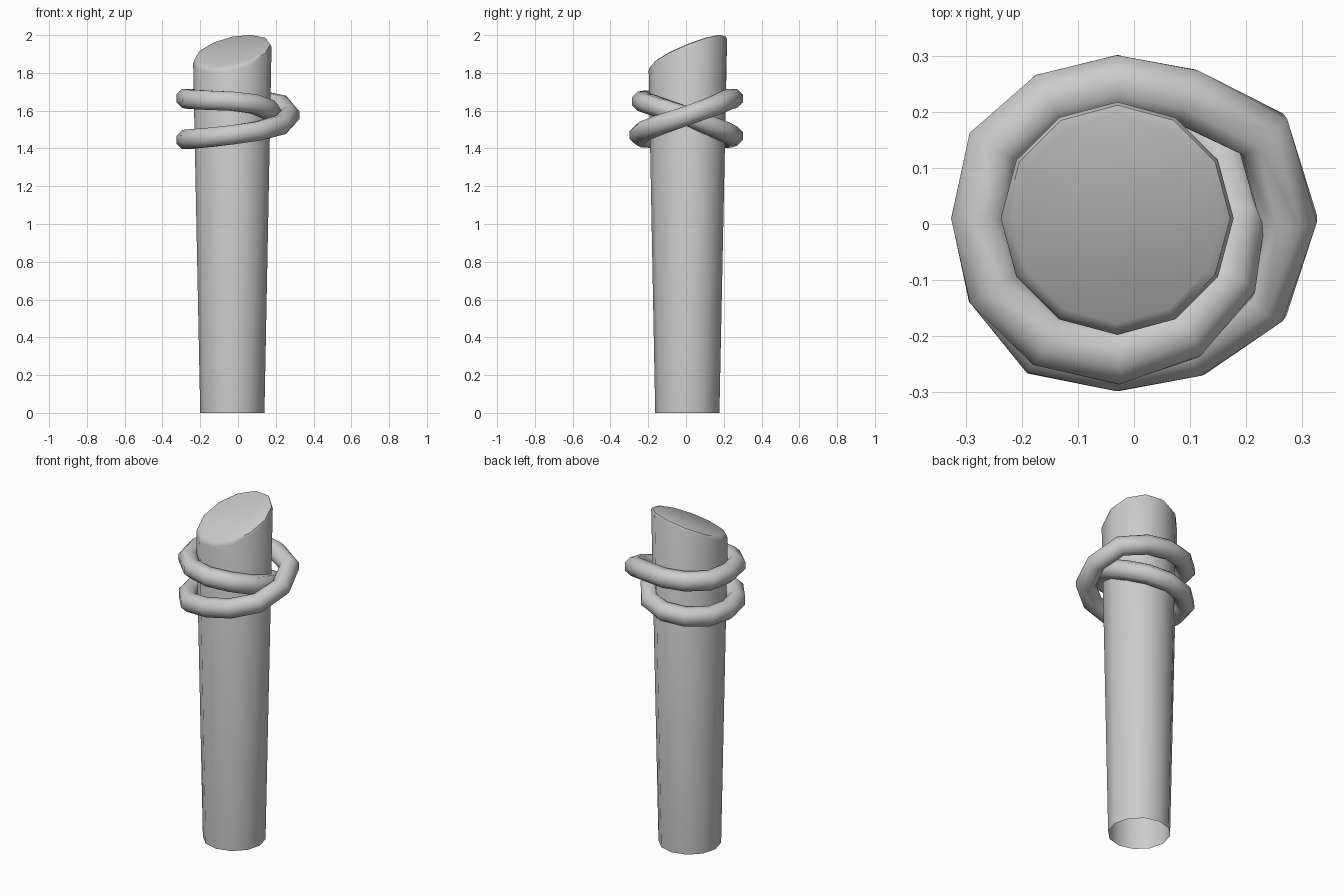
import bpy, bmesh
from math import sin, cos, pi, radians
from mathutils import Vector

if "Cube" in bpy.data.objects:
    bpy.data.objects.remove(bpy.data.objects["Cube"])

CX, CY = -0.03, 0.01


def finish(bm, name, angle):
    bmesh.ops.recalc_face_normals(bm, faces=bm.faces[:])
    me = bpy.data.meshes.new(name)
    bm.to_mesh(me)
    bm.free()
    ob = bpy.data.objects.new(name, me)
    bpy.context.collection.objects.link(ob)
    bpy.ops.object.select_all(action='DESELECT')
    ob.select_set(True)
    bpy.context.view_layer.objects.active = ob
    bpy.ops.object.shade_smooth_by_angle(angle=radians(angle))
    return ob


# post: tapered 12-sided shaft, open underneath, with a slanted bevelled top
bm = bmesh.new()
low, high = [], []
for i in range(12):
    a = 2 * pi * i / 12
    c, s = cos(a), sin(a)
    low.append(bm.verts.new((CX + 0.17 * c, CY - 0.003 + 0.17 * s, 0)))
    r = 0.208
    high.append(bm.verts.new((CX + r * c, CY + r * s,
                              1.917 + 0.2 * r * c + 0.4 * r * s)))
for i in range(12):
    j = (i + 1) % 12
    bm.faces.new((low[i], low[j], high[j], high[i]))
cap = bm.faces.new(high)
bmesh.ops.bevel(bm, geom=list(cap.edges), offset=0.022, segments=2,
                profile=0.5, affect='EDGES')
finish(bm, "post", 40)

# rope: closed double loop, 12 steps per turn, as (distance from post axis, height)
path = [(0.305, 1.575), (0.30, 1.63), (0.25, 1.66), (0.24, 1.665),
        (0.243, 1.665), (0.253, 1.665), (0.245, 1.665), (0.252, 1.66),
        (0.25, 1.655), (0.245, 1.65), (0.236, 1.635), (0.228, 1.605),
        (0.215, 1.57), (0.215, 1.525), (0.235, 1.485), (0.24, 1.465),
        (0.243, 1.455), (0.25, 1.45), (0.245, 1.447), (0.252, 1.45),
        (0.268, 1.457), (0.257, 1.472), (0.268, 1.492), (0.297, 1.525)]
n = len(path)
pts = []
for i, (r, z) in enumerate(path):
    a = 2 * pi * i / 12
    pts.append(Vector((CX + r * cos(a), CY + r * sin(a), z)))
bm = bmesh.new()
rings = []
for i, p in enumerate(pts):
    t = (pts[(i + 1) % n] - pts[i - 1]).normalized()
    up = (Vector((0, 0, 1)) - t * t.z).normalized()
    out = t.cross(up)
    rings.append([bm.verts.new(p + 0.055 * (cos(k) * out + sin(k) * up))
                  for k in ((j + 0.5) * pi / 4 for j in range(8))])
for i in range(n):
    A, B = rings[i], rings[(i + 1) % n]
    for j in range(8):
        k = (j + 1) % 8
        bm.faces.new((A[j], B[j], B[k], A[k]))
finish(bm, "rope_loop", 60)
